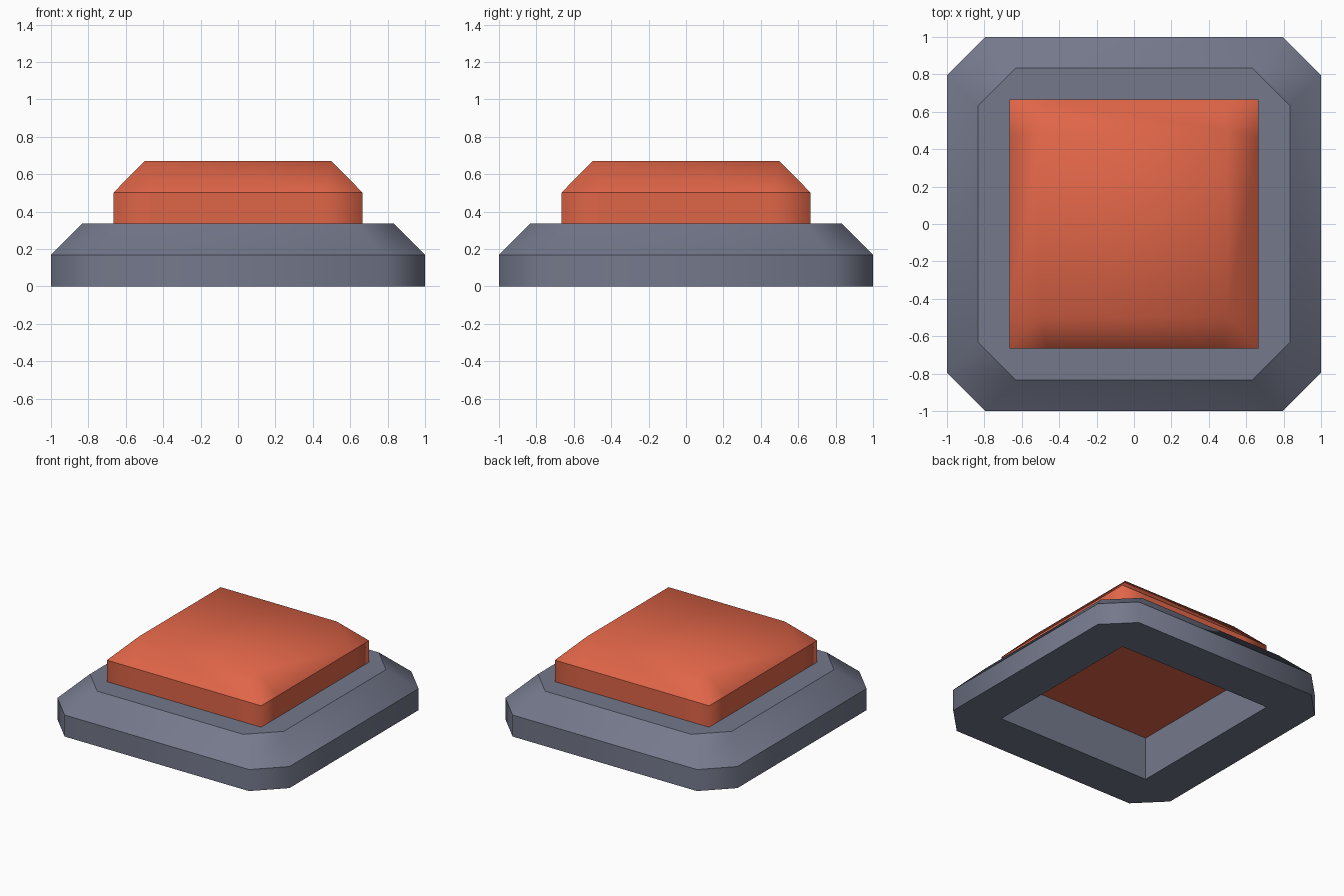
import bpy, bmesh

cube = bpy.data.objects.get("Cube")
if cube:
    bpy.data.objects.remove(cube, do_unlink=True)

HOLE = 0.665      # half width of the opening and of the button
CUT = 0.205       # corner chamfer size


def material(name, colour):
    mat = bpy.data.materials.new(name)
    mat.use_nodes = True
    mat.diffuse_color = colour
    mat.node_tree.nodes["Principled BSDF"].inputs["Base Color"].default_value = colour
    return mat


def rotated(points):
    """Repeat one corner's points around the four quadrants."""
    ring = []
    for _ in range(4):
        ring += points
        points = [(-y, x) for x, y in points]
    return ring


def add_ring(bm, points, z):
    return [bm.verts.new((x, y, z)) for x, y in points]


def skin(bm, low, high):
    n = len(low)
    for i in range(n):
        j = (i + 1) % n
        bm.faces.new((low[i], low[j], high[j], high[i]))


def finish(bm, name, mat, is_sharp):
    bmesh.ops.recalc_face_normals(bm, faces=bm.faces)
    for face in bm.faces:
        face.smooth = True
    for edge in bm.edges:
        edge.smooth = not is_sharp(edge)
    mesh = bpy.data.meshes.new(name)
    bm.to_mesh(mesh)
    bm.free()
    mesh.materials.append(mat)
    obj = bpy.data.objects.new(name, mesh)
    bpy.context.collection.objects.link(obj)


def level(edge):
    a, b = edge.verts
    return abs(a.co.z - b.co.z) < 0.001


# Housing: chamfered square frame with a square opening through it
bm = bmesh.new()
outer = [add_ring(bm, rotated([(r, r - CUT), (r - CUT, r)]), z)
         for r, z in ((1, 0), (1, 0.168), (0.835, 0.335))]
inner = [add_ring(bm, rotated([(HOLE, HOLE)]), z) for z in (0, 0.335)]
skin(bm, outer[0], outer[1])
skin(bm, outer[1], outer[2])
skin(bm, inner[0], inner[1])
for rim, hole in ((outer[0], inner[0]), (outer[2], inner[1])):
    for k in range(4):
        n = (k + 1) % 4
        bm.faces.new((rim[2 * k], rim[2 * k + 1], hole[k]))
        bm.faces.new((rim[2 * k + 1], rim[2 * n], hole[n], hole[k]))
finish(bm, "housing", material("slate grey", (0.175, 0.19, 0.26, 1)),
       lambda e: level(e) or max(abs(v.co.x) for v in e.verts) < 0.7
       and max(abs(v.co.y) for v in e.verts) < 0.7)

# Button: square block with softly shaded corners and a sloped, smooth cap
bm = bmesh.new()
h = HOLE
corner = [(h, h - CUT), (h, h), (h - CUT, h)]
low = add_ring(bm, rotated(corner), 0.335)
mid = add_ring(bm, rotated(corner), 0.502)
top = add_ring(bm, rotated([(0.5, 0.5)]), 0.67)
skin(bm, low, mid)
bm.faces.new(low)
bm.faces.new(top)
for k in range(4):
    n = (k + 1) % 4
    side = [mid[(3 * k + i) % 12] for i in (1, 2, 3, 4)]
    bm.faces.new(side + [top[n], top[k]])
finish(bm, "button", material("warm orange red", (0.74, 0.13, 0.064, 1)),
       lambda e: level(e) and e.verts[0].co.z < 0.6)
